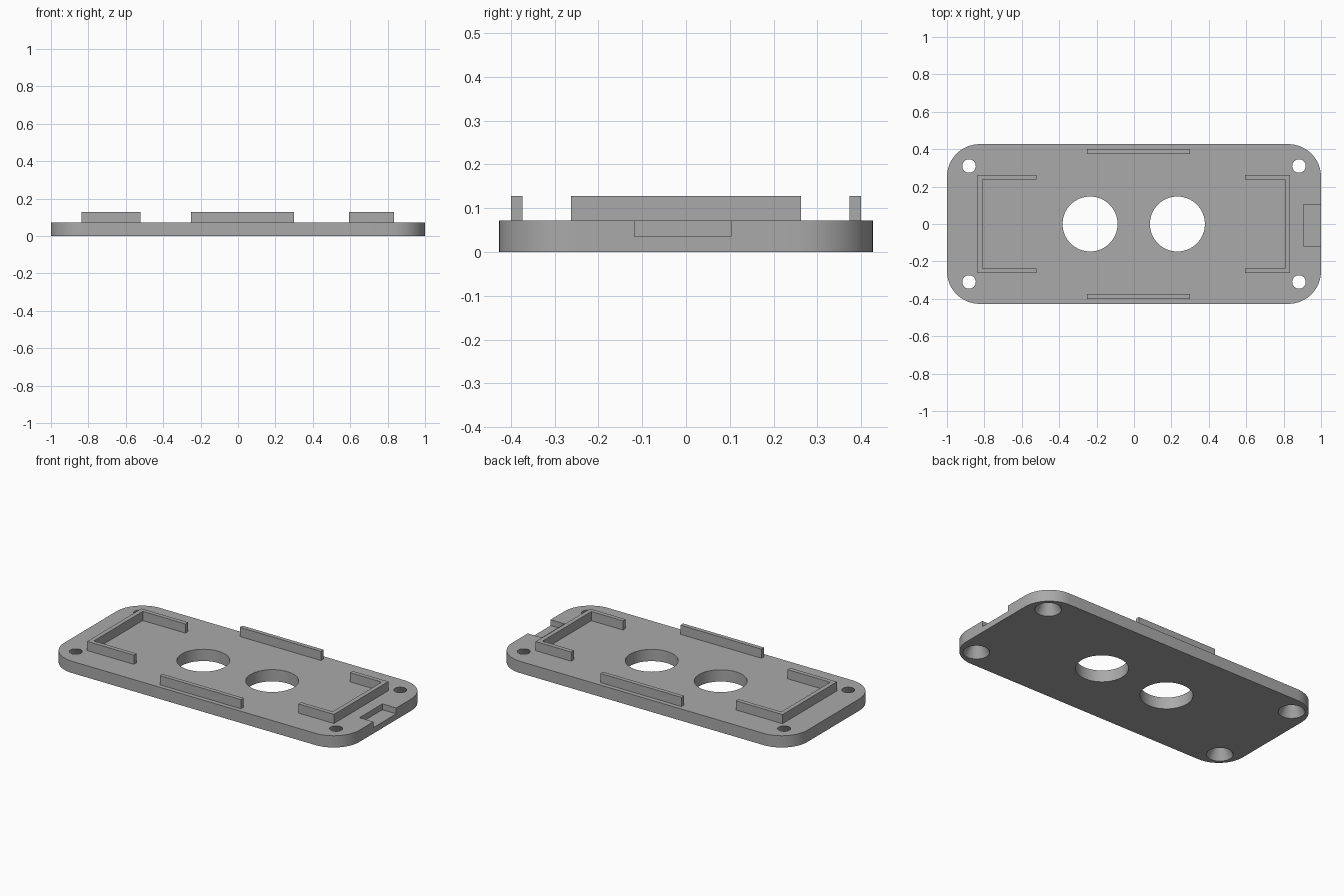
import bpy
import bmesh
from math import cos, sin, pi, radians

cube = bpy.data.objects.get("Cube")
if cube:
    bpy.data.objects.remove(cube, do_unlink=True)

BASE_TOP, WALL_TOP = 0.072, 0.128
HALF_X, HALF_Y, CORNER = 1.0, 0.427, 0.175

grey = bpy.data.materials.new("plain grey")
grey.use_nodes = True
colour = (0.4, 0.4, 0.4, 1)
grey.diffuse_color = colour
grey.node_tree.nodes["Principled BSDF"].inputs["Base Color"].default_value = colour


def finish(name, bm):
    bmesh.ops.recalc_face_normals(bm, faces=bm.faces)
    mesh = bpy.data.meshes.new(name)
    bm.to_mesh(mesh)
    bm.free()
    mesh.materials.append(grey)
    obj = bpy.data.objects.new(name, mesh)
    bpy.context.collection.objects.link(obj)
    return obj


def prism(name, outline, z0, z1):
    """Extrude a flat outline between two heights."""
    bm = bmesh.new()
    face = bm.faces.new([bm.verts.new((x, y, z0)) for x, y in outline])
    side = bmesh.ops.extrude_face_region(bm, geom=[face])
    verts = [v for v in side["geom"] if isinstance(v, bmesh.types.BMVert)]
    bmesh.ops.translate(bm, verts=verts, vec=(0, 0, z1 - z0))
    return finish(name, bm)


def rect(x0, x1, y0, y1):
    return [(x0, y0), (x1, y0), (x1, y1), (x0, y1)]


def cone(name, x, y, r_low, r_high, sides=48):
    """Round cutter whose radii are given at the plate's two faces."""
    bm = bmesh.new()
    over = 0.02
    grow = (r_low - r_high) * over / BASE_TOP
    bmesh.ops.create_cone(bm, cap_ends=True, segments=sides, radius1=r_low + grow,
                          radius2=r_high - grow, depth=BASE_TOP + 2 * over)
    bmesh.ops.translate(bm, verts=bm.verts, vec=(x, y, BASE_TOP / 2))
    return finish(name, bm)


# Plate with rounded corners
outline = []
for k, (sx, sy) in enumerate([(1, 1), (-1, 1), (-1, -1), (1, -1)]):
    for i in range(17):
        a = (k + i / 16) * pi / 2
        outline.append((sx * (HALF_X - CORNER) + CORNER * cos(a),
                        sy * (HALF_Y - CORNER) + CORNER * sin(a)))
plate = prism("base_plate", outline, 0, BASE_TOP)

# Two large openings, four countersunk screw holes, cable notch
cutters = [cone("opening_cutter", x, 0, 0.147, 0.147, 64) for x in (-0.235, 0.232)]
cutters += [cone("screw_hole_cutter", sx * 0.882, sy * 0.31, 0.074, 0.036)
            for sx in (-1, 1) for sy in (-1, 1)]
cutters.append(prism("notch_cutter", rect(0.906, 1.1, -0.118, 0.103), 0.036, 0.2))
for cutter in cutters:
    cut = plate.modifiers.new("cut", "BOOLEAN")
    cut.operation = "DIFFERENCE"
    cut.solver = "EXACT"
    cut.object = cutter

# Apply the cuts, then remove the cutters
bpy.context.view_layer.objects.active = plate
plate.select_set(True)
for mod in list(plate.modifiers):
    bpy.ops.object.modifier_apply(modifier=mod.name)
for cutter in cutters:
    bpy.data.objects.remove(cutter, do_unlink=True)
bpy.ops.object.shade_smooth_by_angle(angle=radians(30))


# C-shaped retaining walls at both ends
def bracket(name, outer, inner, tip):
    y0, y1 = 0.263, 0.237
    prism(name, [(tip, y0), (outer, y0), (outer, -y0), (tip, -y0),
                 (tip, -y1), (inner, -y1), (inner, y1), (tip, y1)], BASE_TOP, WALL_TOP)


bracket("right_bracket", -0.838, -0.811, -0.522)
bracket("left_bracket", 0.834, 0.807, 0.593)

# Straight rails along the long sides
prism("front_rail", rect(-0.25, 0.3, -0.4, -0.374), BASE_TOP, WALL_TOP)
prism("back_rail", rect(-0.25, 0.3, 0.374, 0.4), BASE_TOP, WALL_TOP)
